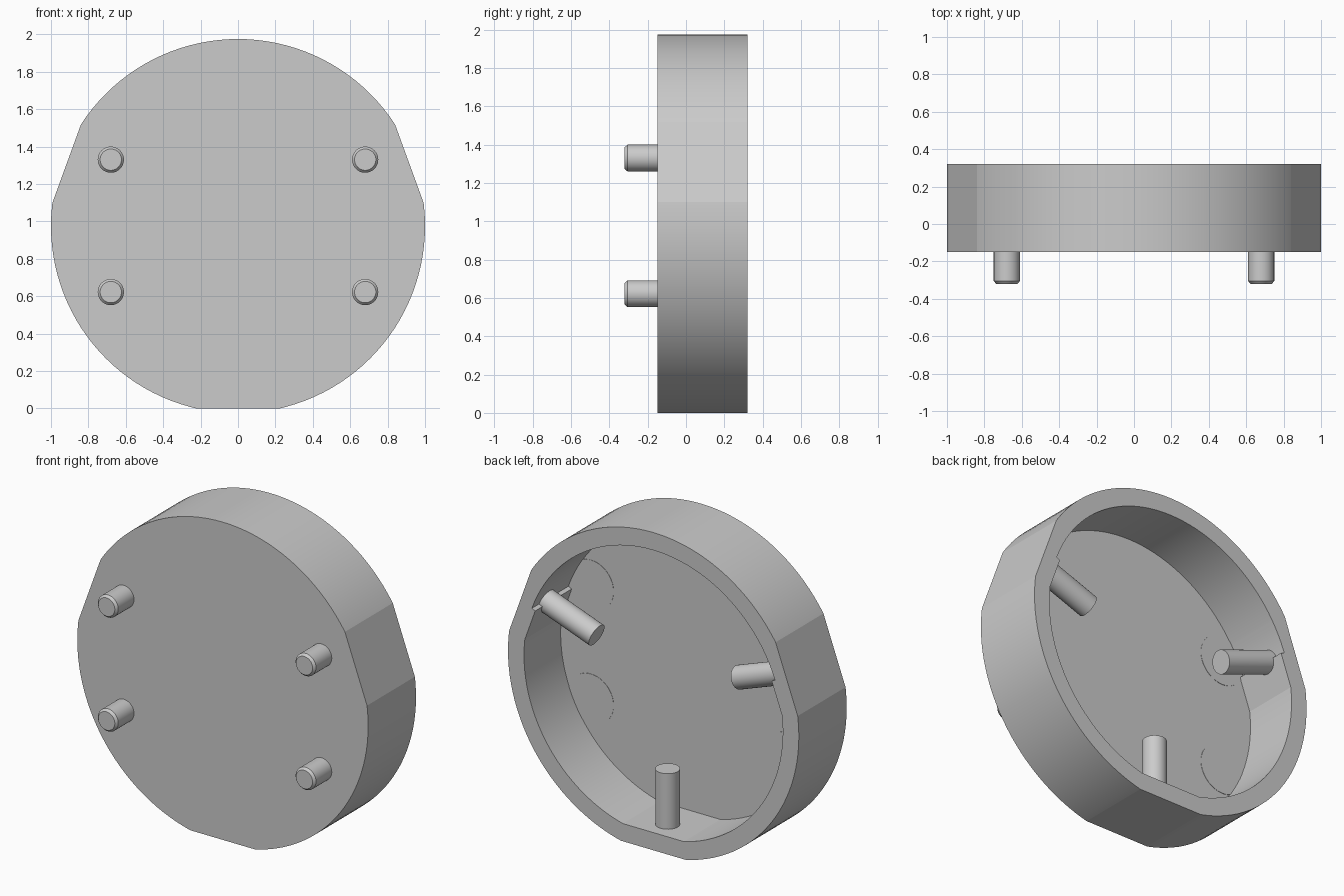
import bpy, bmesh
from math import sin, cos, acos, radians, degrees, pi
from mathutils import Vector

if "Cube" in bpy.data.objects:
    bpy.data.objects.remove(bpy.data.objects["Cube"], do_unlink=True)

grey = bpy.data.materials.new("plain_grey")
grey.use_nodes = True
colour = (0.6, 0.6, 0.6, 1)
grey.diffuse_color = colour
grey.node_tree.nodes["Principled BSDF"].inputs["Base Color"].default_value = colour

CENTRE_Z = 0.975
FRONT, FLOOR, BACK = -0.15, -0.04, 0.32
OUTER_R, OUTER_FLAT = 1.0, 0.975
INNER_R, INNER_FLAT = 0.89, 0.865
FLATS = (20, 160, 270)          # directions of the flats and locating pins


def finish(name, bm):
    bmesh.ops.recalc_face_normals(bm, faces=bm.faces[:])
    mesh = bpy.data.meshes.new(name)
    bm.to_mesh(mesh)
    bm.free()
    mesh.materials.append(grey)
    obj = bpy.data.objects.new(name, mesh)
    bpy.context.collection.objects.link(obj)
    bpy.ops.object.select_all(action='DESELECT')
    obj.select_set(True)
    bpy.context.view_layer.objects.active = obj
    bpy.ops.object.shade_smooth_by_angle(angle=radians(9))
    return obj


def stack(bm, rings):
    """Join loops of points into a closed skin with both ends capped."""
    loops = [[bm.verts.new(p) for p in ring] for ring in rings]
    for a, b in zip(loops, loops[1:]):
        for i in range(len(a)):
            j = (i + 1) % len(a)
            bm.faces.new((a[i], a[j], b[j], b[i]))
    bm.faces.new(loops[0])
    bm.faces.new(loops[-1])


def turned(name, origin, axis, profile, sides=48):
    """Round part from (radius, distance along axis) pairs."""
    axis = Vector(axis).normalized()
    u = axis.orthogonal().normalized()
    v = axis.cross(u)
    bm = bmesh.new()
    stack(bm, [[Vector(origin) + axis * d +
                (u * cos(2 * pi * i / sides) + v * sin(2 * pi * i / sides)) * r
                for i in range(sides)] for r, d in profile])
    return finish(name, bm)


def outer_radius(a):
    r = OUTER_R
    for f in FLATS:
        c = cos(radians(a - f))
        if c > 0:
            r = min(r, OUTER_FLAT / c)
    return r


def inner_radius(a):
    r = INNER_R
    for f in FLATS:
        # the upper half of each side flat is relieved back to the circle
        relieved = f != 270 and sin(radians(a)) > sin(radians(f))
        c = cos(radians(a - f))
        if c > 0 and not relieved:
            r = min(r, INNER_FLAT / c)
    return r


# Shared angles, with the exact corners of the flats added
angles = {float(a) for a in range(0, 360, 3)}
for f in FLATS:
    for ratio in (OUTER_FLAT / OUTER_R, INNER_FLAT / INNER_R):
        half = degrees(acos(ratio))
        angles |= {f - half, f + half}
    angles |= {f - 0.05, f + 0.05}
angles = sorted(angles)


def outline(radius, y):
    return [(radius(a) * cos(radians(a)), y, CENTRE_Z + radius(a) * sin(radians(a)))
            for a in angles]


# Cup: front plate, outer wall, rim, inner wall and floor
bm = bmesh.new()
stack(bm, [outline(outer_radius, FRONT), outline(outer_radius, BACK),
           outline(inner_radius, BACK), outline(inner_radius, FLOOR)])
finish("cup_body", bm)

# Four chamfered pegs on the front, each with a thin round head on the floor
for side, x in (("right", -0.68), ("left", 0.68)):
    for level, z in (("lower", 0.622), ("upper", 1.33)):
        turned(f"{level}_{side}_peg", (x, 0, z), (0, -1, 0),
               [(0.07, 0.1), (0.07, 0.305), (0.057, 0.32)])
        turned(f"{level}_{side}_peg_head", (x, FLOOR, z), (0, 1, 0),
               [(0.155, -0.02), (0.155, 0.002)])

# Three locating pins pointing inward from the flats
for name, f in zip(("left", "right", "bottom"), FLATS):
    d = Vector((cos(radians(f)), 0, sin(radians(f))))
    turned(f"{name}_locating_pin", (0, 0.18, CENTRE_Z), d,
           [(0.07, 0.52), (0.07, 0.92)])
